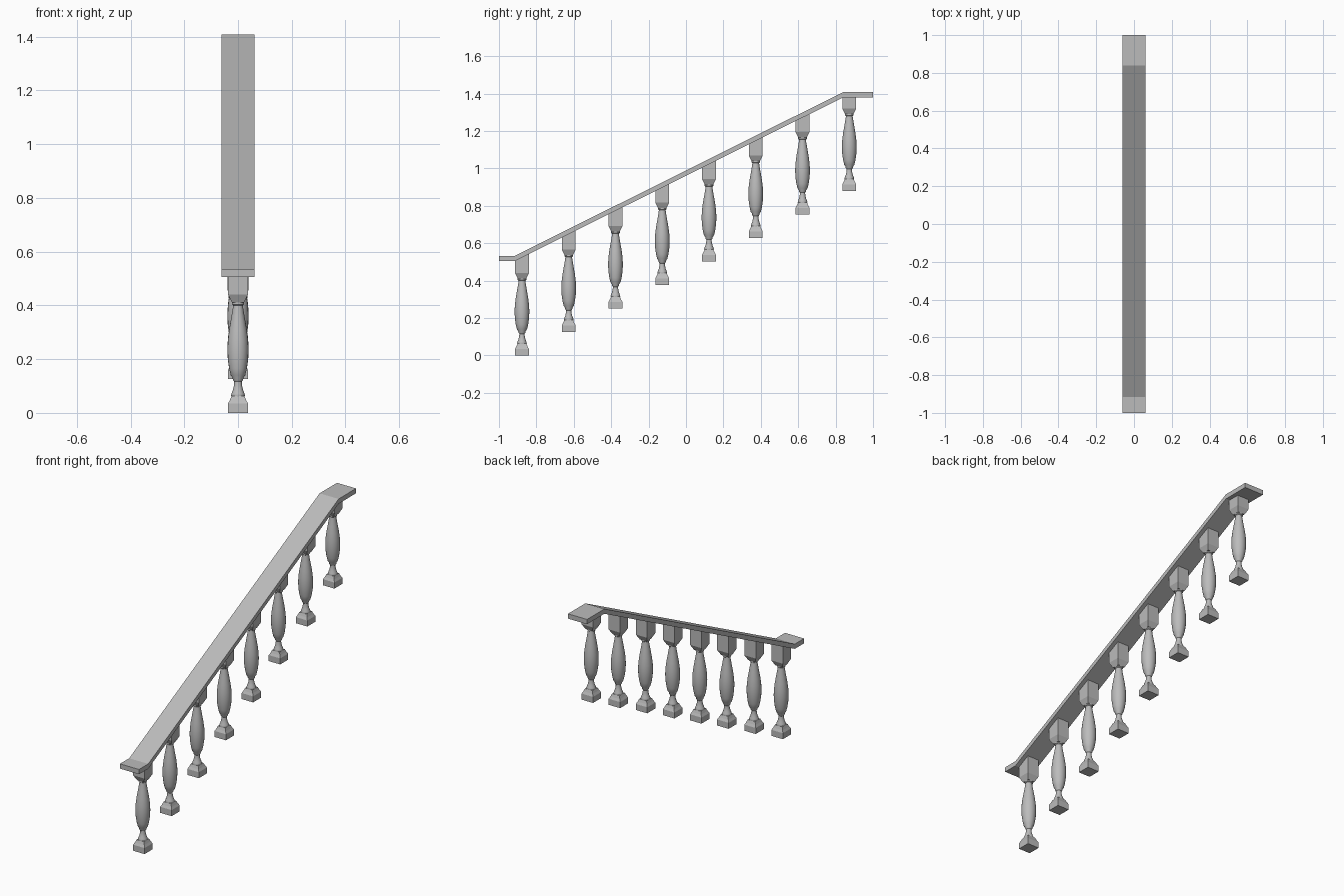
import bpy, bmesh, math

cube = bpy.data.objects.get("Cube")
if cube:
    bpy.data.objects.remove(cube, do_unlink=True)

stone = bpy.data.materials.new("grey stone")
stone.use_nodes = True
GREY = (0.5, 0.5, 0.5, 1)
stone.diffuse_color = GREY
stone.node_tree.nodes["Principled BSDF"].inputs["Base Color"].default_value = GREY

COUNT, PITCH, RISE, FIRST_Y = 8, 0.25, 0.1257, -0.877
HALF = 0.037                        # half width of the square blocks
LOW_Y, HIGH_Y = -0.915, 0.84        # bends of the rail
LOW_Z, HIGH_Z = 0.505, 1.38         # rail underside at the bends
THICK = 0.028


def underside(y):
    t = min(1, max(0, (y - LOW_Y) / (HIGH_Y - LOW_Y)))
    return LOW_Z + t * (HIGH_Z - LOW_Z)


def finish(name, bm, smooth=False):
    bmesh.ops.recalc_face_normals(bm, faces=bm.faces)
    mesh = bpy.data.meshes.new(name)
    bm.to_mesh(mesh)
    bm.free()
    mesh.materials.append(stone)
    obj = bpy.data.objects.new(name, mesh)
    bpy.context.collection.objects.link(obj)
    if smooth:
        bpy.ops.object.select_all(action='DESELECT')
        obj.select_set(True)
        bpy.context.view_layer.objects.active = obj
        bpy.ops.object.shade_smooth_by_angle(angle=math.radians(35))
    return obj


def loft(bm, profile, sides, turn=0.0):
    """Stack rings of (radius, z) and skin them, with both ends closed."""
    rings = []
    for r, z in profile:
        angles = [turn + 2 * math.pi * i / sides for i in range(sides)]
        rings.append([bm.verts.new((r * math.cos(a), r * math.sin(a), z)) for a in angles])
    for a, b in zip(rings, rings[1:]):
        for i in range(sides):
            j = (i + 1) % sides
            bm.faces.new((a[i], a[j], b[j], b[i]))
    bm.faces.new(rings[0][::-1])
    bm.faces.new(rings[-1])
    return rings


def square(bm, profile):
    return loft(bm, [(r * math.sqrt(2), z) for r, z in profile], 4, math.pi / 4)


# Handrail: side profile extruded across its width
bm = bmesh.new()
bends = [(-1, LOW_Z), (LOW_Y, LOW_Z), (HIGH_Y, HIGH_Z), (1, HIGH_Z)]
outline = bends + [(y, z + THICK) for y, z in reversed(bends)]
ends = [[bm.verts.new((x, y, z)) for y, z in outline] for x in (-0.0615, 0.0615)]
for i in range(len(outline)):
    j = (i + 1) % len(outline)
    bm.faces.new((ends[0][i], ends[0][j], ends[1][j], ends[1][i]))
for side in ends:
    for i in range(3):
        bm.faces.new((side[i], side[i + 1], side[6 - i], side[7 - i]))
finish("handrail", bm)

# Turned shaft: foot ring, neck, collar, swelling body, upper collar
SHAFT = [(0.024, 0.058), (0.026, 0.066), (0.024, 0.073), (0.019, 0.085),
         (0.015, 0.102), (0.014, 0.116), (0.019, 0.122), (0.020, 0.130),
         (0.027, 0.140), (0.033, 0.165), (0.038, 0.200), (0.0395, 0.235),
         (0.038, 0.270), (0.033, 0.310), (0.026, 0.350), (0.020, 0.385),
         (0.018, 0.400), (0.023, 0.404), (0.023, 0.412), (0.020, 0.416)]

for n in range(COUNT):
    y, z = FIRST_Y + n * PITCH, n * RISE

    bm = bmesh.new()
    square(bm, [(HALF, 0), (HALF, 0.035), (0.030, 0.048), (0.024, 0.063)])
    base = finish(f"baluster_base_{n + 1}", bm)

    bm = bmesh.new()
    loft(bm, SHAFT, 20)
    shaft = finish(f"baluster_shaft_{n + 1}", bm, True)

    # Head block, its top cut to follow the rail
    bm = bmesh.new()
    rings = square(bm, [(0.022, 0.410), (HALF, 0.440), (HALF, 0.500)])
    for v in rings[-1]:
        v.co.z = underside(y + v.co.y) + 0.004 - z
    head = finish(f"baluster_head_{n + 1}", bm)

    for part in (base, shaft, head):
        part.location = (0, y, z)
